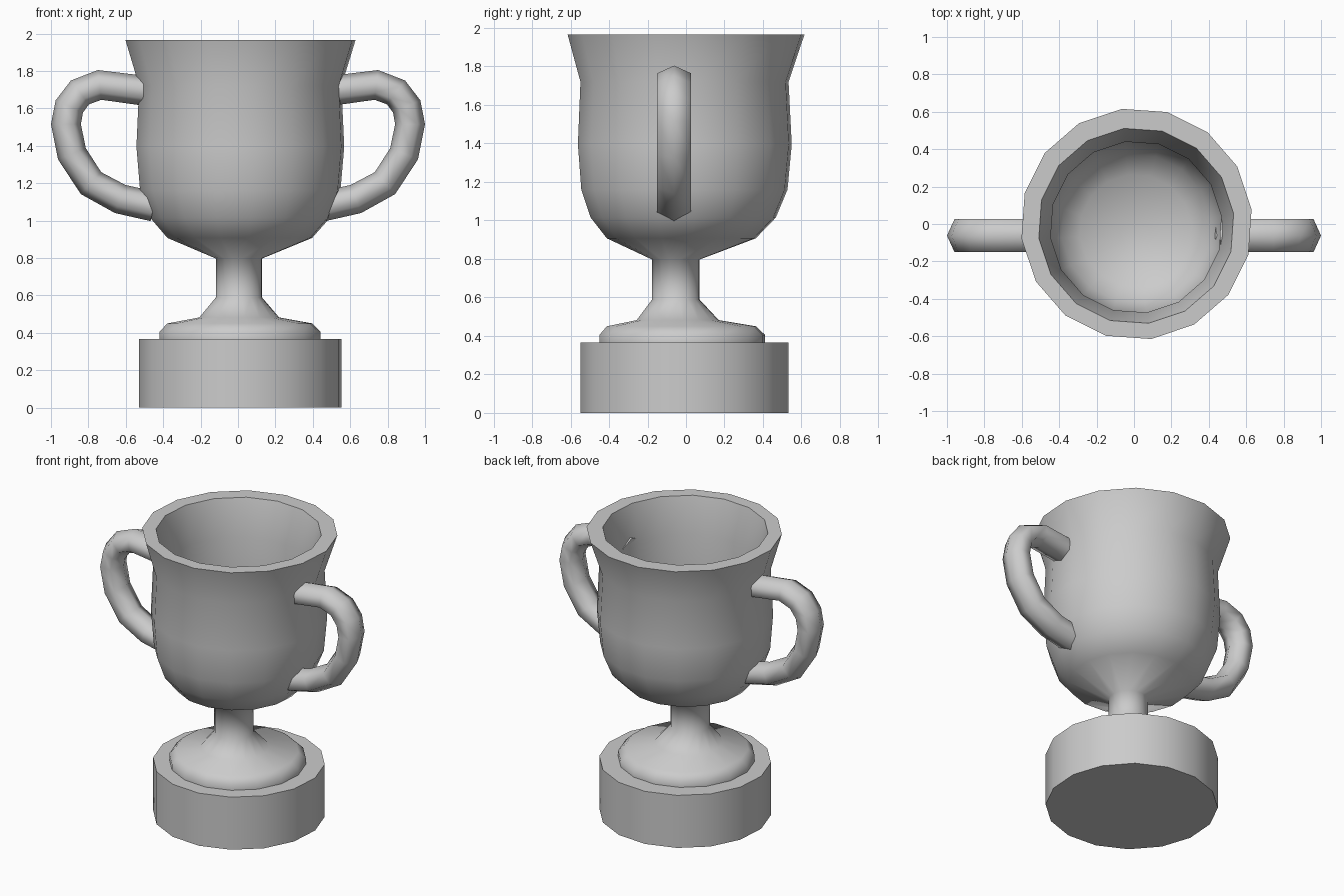
import bpy, bmesh, math
from mathutils import Vector

if "Cube" in bpy.data.objects:
    bpy.data.objects.remove(bpy.data.objects["Cube"])

SIDES = 16
TURN = math.radians(7.2)


def finish(bm, name, angle):
    bmesh.ops.recalc_face_normals(bm, faces=bm.faces)
    mesh = bpy.data.meshes.new(name)
    bm.to_mesh(mesh)
    bm.free()
    ob = bpy.data.objects.new(name, mesh)
    bpy.context.collection.objects.link(ob)
    bpy.ops.object.select_all(action='DESELECT')
    ob.select_set(True)
    bpy.context.view_layer.objects.active = ob
    bpy.ops.object.shade_smooth_by_angle(angle=math.radians(angle))
    return ob


def skin(bm, rings):
    """Join rings of points with quads and cap both ends."""
    loops = [[bm.verts.new(p) for p in ring] for ring in rings]
    for a, b in zip(loops, loops[1:]):
        n = len(a)
        for i in range(n):
            j = (i + 1) % n
            bm.faces.new((a[i], a[j], b[j], b[i]))
    bm.faces.new(loops[0])
    bm.faces.new(loops[-1])


def turned(name, profile, angle):
    """Turn a (radius, height) profile; wider rings lean slightly backwards."""
    rings = []
    for r, z in profile:
        cx, cy = 0.003 + 0.017 * r, -0.066 + 0.107 * r
        rings.append([(cx + r * math.cos(TURN + k * math.tau / SIDES),
                       cy + r * math.sin(TURN + k * math.tau / SIDES), z)
                      for k in range(SIDES)])
    bm = bmesh.new()
    skin(bm, rings)
    return finish(bm, name, angle)


def handle(name, side):
    """Six-sided tube swept along a path in the xz plane."""
    path = [Vector((side * x, -0.062, z)) for x, z in (
        (0.47, 1.69), (0.74, 1.725), (0.845, 1.685), (0.902, 1.61),
        (0.92, 1.515), (0.888, 1.357), (0.786, 1.20), (0.63, 1.115), (0.45, 1.075))]
    section = [(0.08, 0), (0.04, 0.0875), (-0.04, 0.0875),
               (-0.08, 0), (-0.04, -0.0875), (0.04, -0.0875)]
    rings = []
    for i, p in enumerate(path):
        before = (p - path[max(i - 1, 0)]).normalized()
        after = (path[min(i + 1, len(path) - 1)] - p).normalized()
        t = (before + after).normalized()
        n = Vector((-t.z, 0, t.x))
        rings.append([p + n * a + Vector((0, b, 0)) for a, b in section])
    bm = bmesh.new()
    skin(bm, rings)
    return finish(bm, name, 75)


# Plinth
turned("base", [(0.545, 0), (0.545, 0.367)], 50)

# Foot, stem and hollow bowl in one profile
turned("cup", [
    (0.434, 0.36), (0.434, 0.405), (0.39, 0.45), (0.215, 0.482),
    (0.125, 0.588), (0.125, 0.797), (0.39, 0.907), (0.485, 1.015),
    (0.54, 1.16), (0.56, 1.395), (0.545, 1.72), (0.62, 1.965),
    (0.525, 1.965), (0.46, 1.72), (0.475, 1.395), (0.455, 1.18),
    (0.40, 1.06), (0.30, 0.985), (0.08, 0.93)], 72)

# Handles
handle("handle_right", 1)
handle("handle_left", -1)
